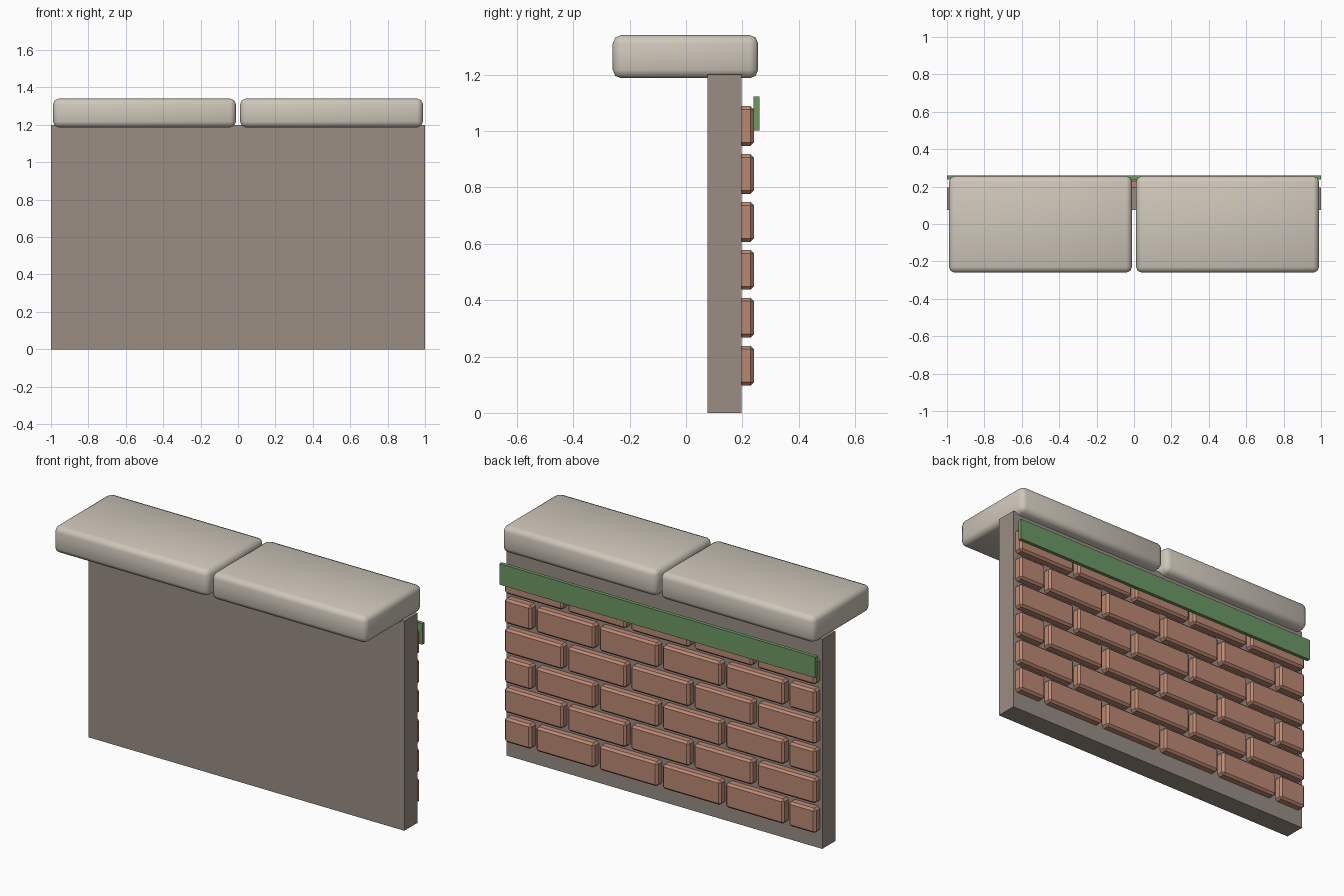
import bpy

if "Cube" in bpy.data.objects:
    bpy.data.objects.remove(bpy.data.objects["Cube"])


def material(name, rgb):
    m = bpy.data.materials.new(name)
    m.diffuse_color = (*rgb, 1)
    m.use_nodes = True
    m.node_tree.nodes["Principled BSDF"].inputs["Base Color"].default_value = m.diffuse_color
    return m


def box(name, lo, hi, mat, bevel=0, segments=1):
    """Box between two corners, with an optional bevel."""
    bpy.ops.mesh.primitive_cube_add(size=1, location=[(a + b) / 2 for a, b in zip(lo, hi)])
    o = bpy.context.object
    o.name = name
    o.scale = [b - a for a, b in zip(lo, hi)]
    bpy.ops.object.transform_apply(location=False, rotation=False, scale=True)
    o.data.materials.append(mat)
    if bevel:
        mod = o.modifiers.new("bevel", "BEVEL")
        mod.width = bevel
        mod.segments = segments
    return o


mortar = material("mortar", (0.32, 0.27, 0.23))
stone = material("stone", (0.62, 0.57, 0.49))
brick_red = material("brick_red", (0.50, 0.25, 0.17))
green = material("green_paint", (0.15, 0.32, 0.13))

# Wall core
box("wall", (-1, 0.076, 0), (1, 0.196, 1.2), mortar)

# Rounded capstones
for side, x in (("left", -0.989), ("right", 0.011)):
    cap = box(f"capstone_{side}", (x, -0.26, 1.187), (x + 0.978, 0.256, 1.34), stone, 0.03, 2)
    for p in cap.data.polygons:
        p.use_smooth = True

# Brick courses on the back: even courses have half bricks at both ends
PITCH, JOINT = 0.4, 0.03
for row in range(6):
    z = 0.097 + row * 0.17
    if row % 2:
        joints = [-1 + PITCH * i for i in range(6)]
    else:
        joints = [-1] + [-0.8 + PITCH * i for i in range(5)] + [1]
    for i, (a, b) in enumerate(zip(joints, joints[1:])):
        box(f"brick_{row}_{i}", (a + JOINT / 2, 0.18, z),
            (b - JOINT / 2, 0.241, z + 0.141), brick_red, 0.012)

# Painted band across the top of the bricks
box("green_band", (-1, 0.239, 1.002), (1, 0.26, 1.122), green)
